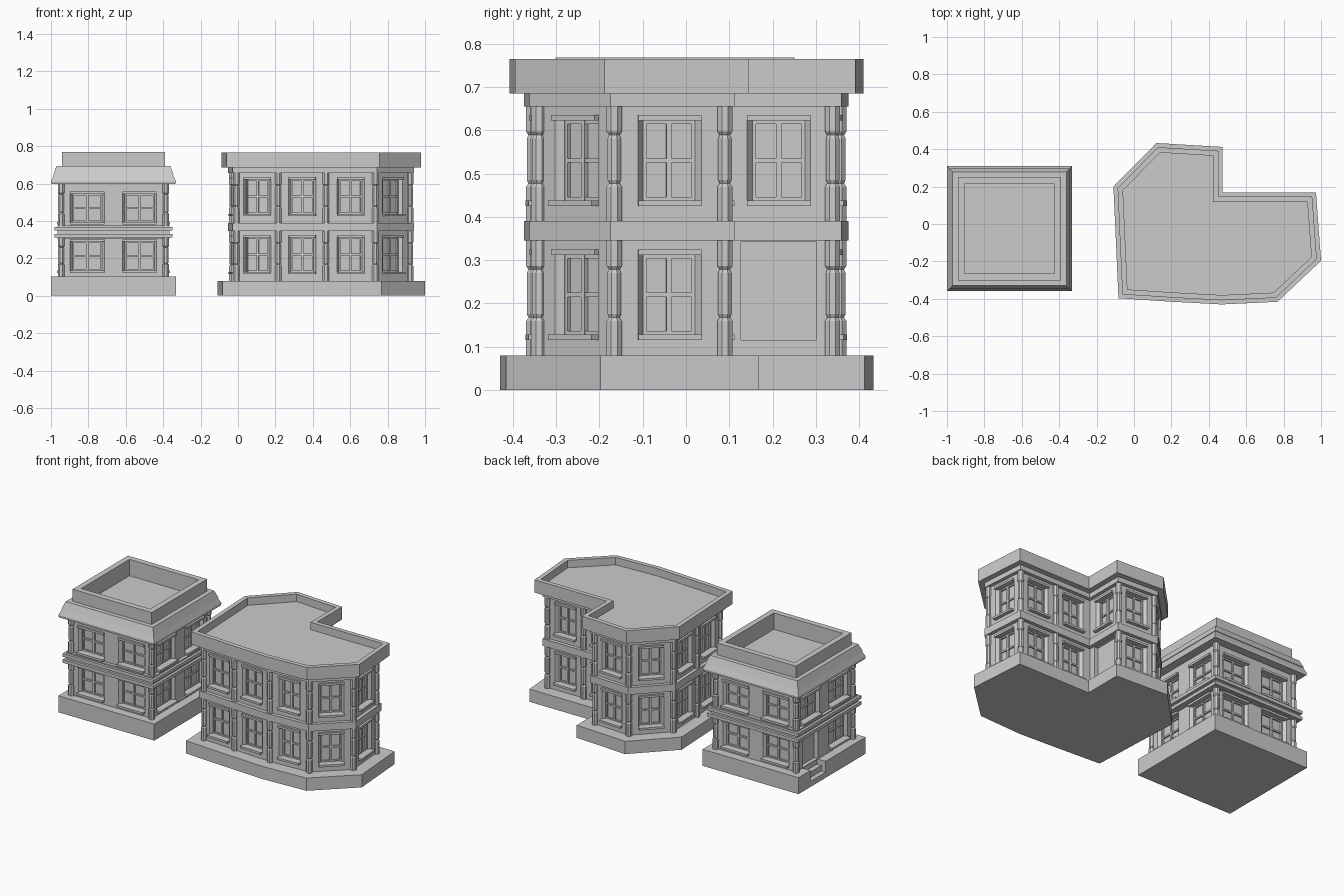
import bpy, bmesh, math
from mathutils import Vector

if "Cube" in bpy.data.objects:
    bpy.data.objects.remove(bpy.data.objects["Cube"])


def finish(name, bm):
    me = bpy.data.meshes.new(name)
    bm.to_mesh(me)
    bm.free()
    ob = bpy.data.objects.new(name, me)
    bpy.context.collection.objects.link(ob)


def loft(bm, loops, bottom=True):
    """Join counter-clockwise loops with quads, cap the last (and first)."""
    rings = [[bm.verts.new(p) for p in lp] for lp in loops]
    for a, b in zip(rings, rings[1:]):
        for i in range(len(a)):
            j = (i + 1) % len(a)
            bm.faces.new((a[i], a[j], b[j], b[i]))
    bm.faces.new(rings[-1])
    if bottom:
        bm.faces.new(rings[0][::-1])


def inset(pts, d):
    out = []
    for i, p in enumerate(pts):
        a, q, b = Vector(pts[i - 1]), Vector(p), Vector(pts[(i + 1) % len(pts)])
        t1, t2 = (q - a).normalized(), (b - q).normalized()
        n1, n2 = Vector((t1.y, -t1.x)), Vector((t2.y, -t2.x))
        out.append(q - (n1 + n2) * d / (1 + n1.dot(n2)))
    return out


def slab(name, pts, profile):
    """Storey-wide solid: outline swept through (inset, z) steps."""
    bm = bmesh.new()
    loft(bm, [[(p[0], p[1], z) for p in inset(pts, d)] for d, z in profile])
    finish(name, bm)


def bay(wall, frames, p, q, floor, win, door=False):
    """One wall bay from p to q with a recessed window or door."""
    t = (q - p).normalized()
    n = Vector((t.y, -t.x))
    L = (q - p).length

    def rect(u0, u1, z0, z1, d):
        return [(*(p + t * u + n * d), z)
                for u, z in ((u0, z0), (u1, z0), (u1, z1), (u0, z1))]

    def box(u0, u1, z0, z1, d0, d1):
        loft(frames, [rect(u0, u1, z0, z1, d0), rect(u0, u1, z0, z1, d1)])

    w, z0, z1 = win
    a, b = L / 2 - w / 2, L / 2 + w / 2
    loops = [rect(0, L, *floor, 0), rect(a, b, z0, z1, 0)]
    if door:
        loops.append(rect(a, b, z0, z1, -0.025))
        loft(wall, loops, False)
        return
    e = 0.013
    loops.append(rect(a + e, b - e, z0 + e, z1 - e, -0.018))
    loops.append(rect(a + e, b - e, z0 + e, z1 - e, -0.03))
    loft(wall, loops, False)
    # sash border, glazing bars, sill and lintel
    m, zm, f = L / 2, (z0 + z1) / 2, 0.008
    ua, ub, za, zb = a + e, b - e, z0 + e, z1 - e
    box(ua, ua + f, za, zb, -0.03, -0.02)
    box(ub - f, ub, za, zb, -0.03, -0.02)
    box(ua, ub, za, za + f, -0.03, -0.021)
    box(ua, ub, zb - f, zb, -0.03, -0.021)
    box(m - 0.006, m + 0.006, za, zb, -0.03, -0.02)
    box(ua, ub, zm - 0.005, zm + 0.005, -0.03, -0.021)
    box(a, b, z0, z0 + e, -0.018, 0.022)
    box(a, b, z1 - e, z1, -0.018, 0.012)


def column(bm, c, z0, z1):
    prof = [(0, .019), (.3, .019), (.33, .013), (.36, .017),
            (.72, .017), (.75, .013), (.78, .019), (1, .019)]
    loops = []
    for f, r in prof:
        ang = [math.radians(22.5 + 45 * k) for k in range(8)]
        loops.append([(c.x + r * math.cos(g), c.y + r * math.sin(g),
                       z0 + f * (z1 - z0)) for g in ang])
    loft(bm, loops)


def storeys(name, pts, counts, floors, wins, door_bay, door, skip=(), mid_cols=True):
    """All bays and columns around the outline, on each floor."""
    wall, frames, cols = bmesh.new(), bmesh.new(), bmesh.new()
    for k, (floor, win) in enumerate(zip(floors, wins)):
        for i, c in enumerate(counts):
            p, q = Vector(pts[i]), Vector(pts[(i + 1) % len(pts)])
            for j in range(c):
                a, b = p.lerp(q, j / c), p.lerp(q, (j + 1) / c)
                is_door = k == 0 and (i, j) == door_bay
                bay(wall, frames, a, b, floor, door if is_door else win, is_door)
                if (j == 0 and i not in skip) or (j > 0 and mid_cols):
                    column(cols, a, *floor)
    finish(name + "_walls", wall)
    finish(name + "_window_frames", frames)
    finish(name + "_columns", cols)


# ---- corner building with angled outline ----
plan = [(-0.083, -0.397), (0.21, -0.416), (0.47, -0.43), (0.767, -0.416),
        (1.0, -0.197), (0.973, 0.168), (0.473, 0.168), (0.473, 0.412),
        (0.12, 0.433), (-0.11, 0.2)]
slab("corner_base", plan, [(0, 0), (0, 0.08)])
slab("corner_mid_band", plan, [(0.056, 0.345), (0.056, 0.39)])
slab("corner_upper_band", plan, [(0.056, 0.655), (0.056, 0.69)])
slab("corner_roof_parapet", plan,
     [(0.022, 0.685), (0.022, 0.765), (0.05, 0.765), (0.05, 0.718)])
storeys("corner", inset(plan, 0.078), [1, 1, 1, 1, 1, 2, 1, 1, 1, 2],
        [(0.08, 0.345), (0.39, 0.655)],
        [(0.147, 0.115, 0.325), (0.147, 0.425, 0.635)],
        (6, 0), (0.175, 0.115, 0.342), skip=(6,))

# ---- square building ----
cx, cy, h = -0.666, -0.025, 0.334
square = [(cx - h, cy - h), (cx + h, cy - h), (cx + h, cy + h), (cx - h, cy + h)]
dy, dw, dd = cy + 0.14, 0.075, 0.06
x0 = cx - h
notched = square + [(x0, dy + dw), (x0 + dd, dy + dw), (x0 + dd, dy - dw), (x0, dy - dw)]
slab("square_base", notched, [(0, 0), (0, 0.104)])
# entrance steps inside the notch
for k in range(2):
    xs = x0 + k * dd / 2
    step = [(xs, dy - dw), (x0 + dd, dy - dw), (x0 + dd, dy + dw), (xs, dy + dw)]
    slab("entrance_step", step, [(0, 0), (0, 0.035 * (k + 1))])
slab("square_band_core", square, [(0.034, 0.305), (0.034, 0.375)])
slab("square_band_lower", square, [(0.018, 0.31), (0.018, 0.33)])
slab("square_band_upper", square, [(0.018, 0.348), (0.018, 0.368)])
slab("square_cornice_parapet", square,
     [(0.002, 0.597), (0, 0.612), (0.016, 0.647), (0.012, 0.647), (0.03, 0.693),
      (0.058, 0.693), (0.058, 0.768), (0.094, 0.768), (0.094, 0.665)])
storeys("square", inset(square, 0.054), [2, 2, 2, 2],
        [(0.104, 0.31), (0.368, 0.6)],
        [(0.183, 0.122, 0.304), (0.183, 0.38, 0.556)],
        (3, 0), (0.15, 0.107, 0.3), mid_cols=False)
